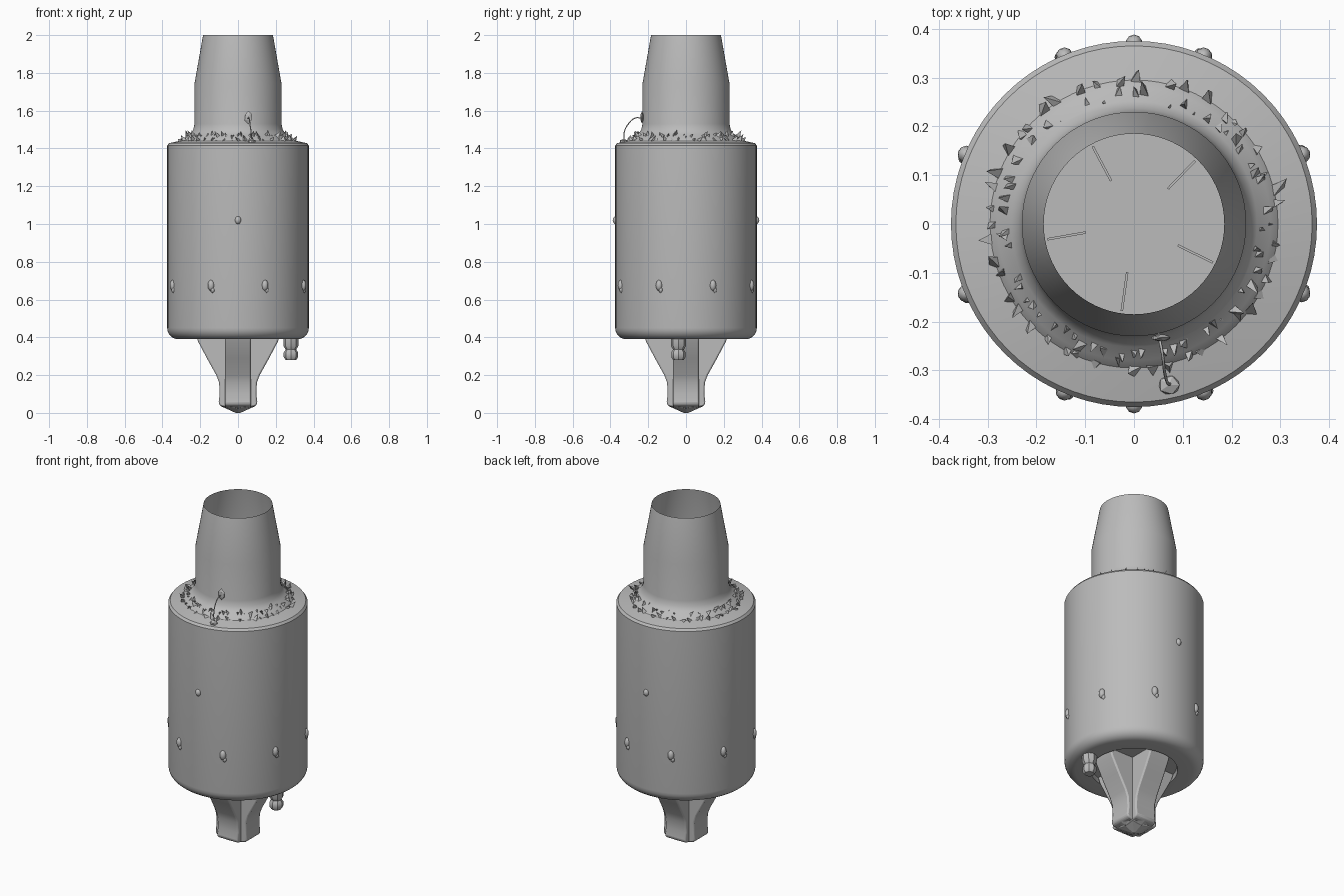
import bpy, bmesh, math, random
from mathutils import Vector, Matrix

random.seed(4)
old = bpy.data.objects.get("Cube")
if old:
    bpy.data.objects.remove(old, do_unlink=True)

grey = bpy.data.materials.new("plain grey")
grey.use_nodes = True
GREY = (0.5, 0.5, 0.5, 1)
grey.diffuse_color = GREY
grey.node_tree.nodes["Principled BSDF"].inputs["Base Color"].default_value = GREY


def finish(bm, name, smooth=None):
    bmesh.ops.recalc_face_normals(bm, faces=bm.faces)
    mesh = bpy.data.meshes.new(name)
    bm.to_mesh(mesh)
    bm.free()
    mesh.materials.append(grey)
    obj = bpy.data.objects.new(name, mesh)
    bpy.context.collection.objects.link(obj)
    if smooth:
        bpy.ops.object.select_all(action='DESELECT')
        obj.select_set(True)
        bpy.context.view_layer.objects.active = obj
        bpy.ops.object.shade_smooth_by_angle(angle=math.radians(smooth))
    return obj


def lathe(name, profile, steps=72):
    bm = bmesh.new()
    verts = [bm.verts.new((r, 0, z)) for r, z in profile]
    edges = [bm.edges.new(pair) for pair in zip(verts, verts[1:])]
    bmesh.ops.spin(bm, geom=verts + edges, axis=(0, 0, 1), cent=(0, 0, 0),
                   steps=steps, angle=math.tau)
    bmesh.ops.remove_doubles(bm, verts=bm.verts, dist=0.0005)
    return finish(bm, name, 35)


def polar(r, degrees, z):
    a = math.radians(degrees)
    return Vector((r * math.cos(a), r * math.sin(a), z))


def blob(bm, centre, size, detail=2):
    mat = Matrix.Translation(centre) @ Matrix.Diagonal((*size, 1))
    bmesh.ops.create_icosphere(bm, subdivisions=detail, radius=1, matrix=mat)


# Drum with rounded lower edge and shallow recess underneath
corner = [(0.315 + 0.06 * math.cos(a), 0.45 - 0.06 * math.sin(a))
          for a in [math.radians(15 * i) for i in range(7)]]
lathe("drum", [(0.23, 1.455), (0.3, 1.442), (0.365, 1.428), (0.375, 1.415)]
      + corner + [(0.235, 0.39), (0.23, 0.415), (0, 0.415)])

# Open tapered neck with flared foot
lathe("neck", [(0.185, 2), (0.23, 1.745), (0.23, 1.53), (0.237, 1.5),
               (0.252, 1.477), (0.28, 1.46), (0.295, 1.444)])
lathe("neck_floor", [(0.236, 1.47), (0, 1.47)])

# Thin radial vanes inside the neck
bm = bmesh.new()
for k in range(5):
    angle = 46 + 72 * k
    mat = (Matrix.Translation(polar(0.14, angle, 1.51))
           @ Matrix.Rotation(math.radians(angle), 4, 'Z')
           @ Matrix.Diagonal((0.08, 0.005, 0.08, 1)))
    bmesh.ops.create_cube(bm, size=1, matrix=mat)
finish(bm, "inner_vanes")

# Jagged shards around the neck foot
bm = bmesh.new()
for radius, base_z, count in ((0.262, 1.465, 64), (0.292, 1.445, 48)):
    for k in range(count):
        angle = 360 * k / count + random.uniform(-2, 2)
        r = radius + random.uniform(-0.01, 0.01)
        tip = polar(r + random.uniform(-0.012, 0.026), angle + random.uniform(-4, 4),
                    base_z + random.uniform(0.006, 0.032))
        base = [polar(r - 0.012, angle - 2.4, base_z), polar(r - 0.008, angle + 2.4, base_z),
                polar(r + 0.014, angle, base_z - 0.01)]
        a, b, c, t = [bm.verts.new(p) for p in base + [tip]]
        for face in ((a, b, t), (b, c, t), (c, a, t), (a, c, b)):
            bm.faces.new(face)
finish(bm, "foot_shards")

# Small bumps: a ring of eight low down and four at mid height
bm = bmesh.new()
for k in range(8):
    angle = 22.5 + 45 * k
    blob(bm, polar(0.372, angle, 0.675), (0.018, 0.018, 0.03))
    blob(bm, polar(0.374, angle + 1.5, 0.65), (0.012, 0.012, 0.016), 1)
for angle in (90, 270):
    blob(bm, polar(0.371, angle, 1.02), (0.017, 0.017, 0.022))
finish(bm, "drum_bumps", 40)

# Four flared fins forming a cross below the drum
fin_outline = [(0, 0.42), (0.225, 0.42), (0.21, 0.375), (0.165, 0.29), (0.115, 0.2),
               (0.1, 0.16), (0.097, 0.1), (0.103, 0.05), (0.092, 0.036), (0, 0.02)]
bm = bmesh.new()
HALF = 0.068
for k in range(4):
    turn = Matrix.Rotation(math.radians(90 * k), 3, 'Z')
    face = bm.faces.new([bm.verts.new(turn @ Vector((r, -HALF, z))) for r, z in fin_outline])
    side = bmesh.ops.extrude_face_region(bm, geom=[face])["geom"]
    bmesh.ops.translate(bm, verts=[v for v in side if isinstance(v, bmesh.types.BMVert)],
                        vec=turn @ Vector((0, 2 * HALF, 0)))
fins = finish(bm, "lower_fins", 30)
bevel = fins.modifiers.new("soft edges", 'BEVEL')
bevel.width, bevel.segments = 0.008, 2

# Blunt point at the bottom of the fins
bm = bmesh.new()
bmesh.ops.create_cone(bm, cap_ends=True, segments=8, radius1=0.012, radius2=0.092,
                      depth=0.036, matrix=Matrix.Translation((0, 0, 0.018)))
finish(bm, "bottom_point")

# Small nozzle beside the fins
nozzle = lathe("side_nozzle", [(0, 0.28), (0.028, 0.28), (0.038, 0.295), (0.038, 0.32),
                               (0.028, 0.335), (0.04, 0.355), (0.04, 0.4)], 8)
nozzle.location = (0.28, -0.04, 0)

# Bent wire from neck to shoulder, with a flat tag and a crumpled foot
curve = bpy.data.curves.new("bent_wire", 'CURVE')
curve.dimensions = '3D'
curve.bevel_depth = 0.003
curve.bevel_resolution = 1
path = [(0.05, -0.225, 1.555), (0.058, -0.265, 1.562), (0.063, -0.305, 1.53),
        (0.07, -0.328, 1.48), (0.075, -0.325, 1.43)]
spline = curve.splines.new('BEZIER')
spline.bezier_points.add(len(path) - 1)
for point, co in zip(spline.bezier_points, path):
    point.co = co
    point.handle_left_type = point.handle_right_type = 'AUTO'
curve.materials.append(grey)
bpy.context.collection.objects.link(bpy.data.objects.new("bent_wire", curve))

bm = bmesh.new()
blob(bm, (0.055, -0.233, 1.565), (0.022, 0.008, 0.035), 1)
blob(bm, (0.072, -0.33, 1.437), (0.024, 0.022, 0.014), 1)
finish(bm, "wire_ends")
